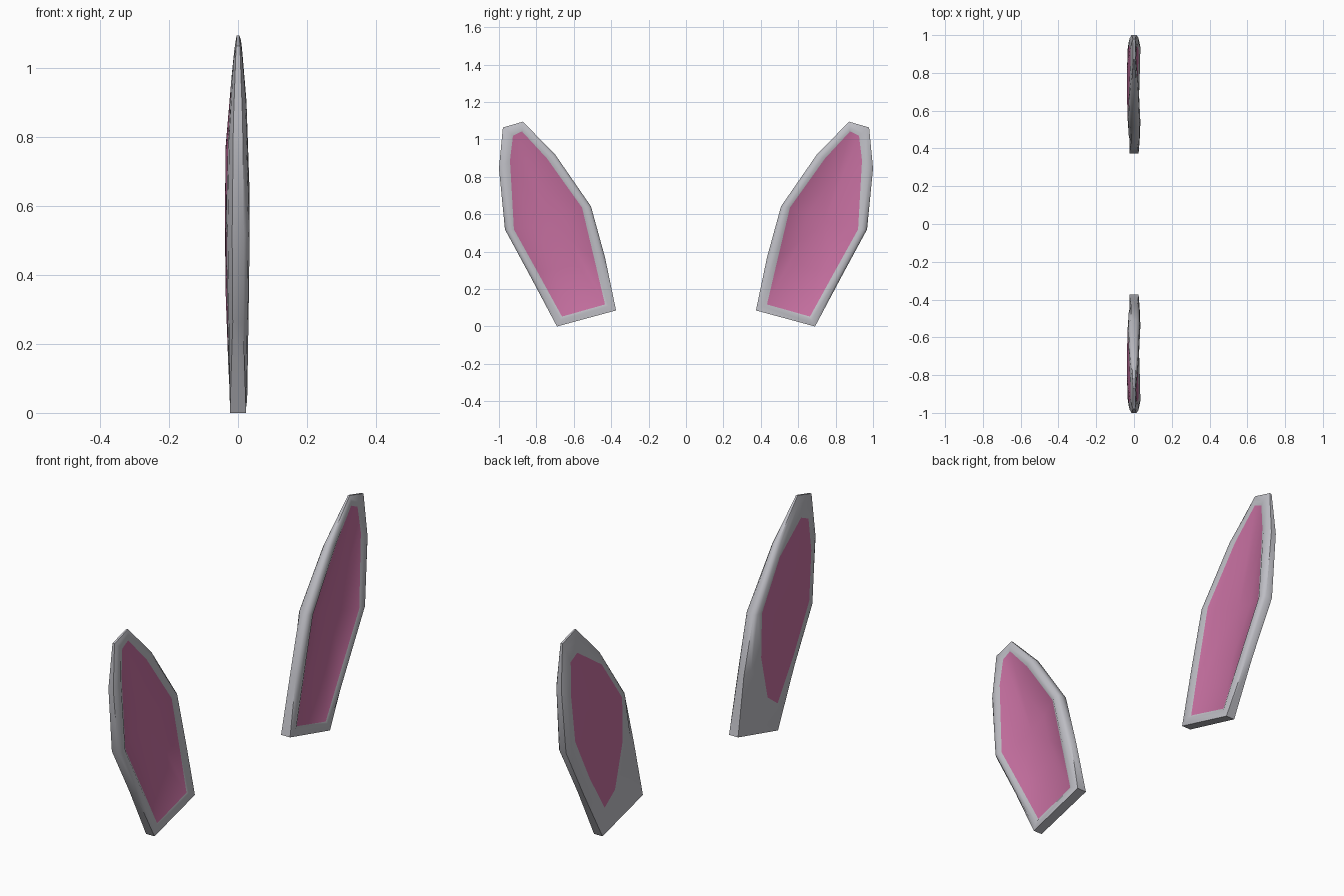
import bpy, bmesh, math
from mathutils import Vector

if "Cube" in bpy.data.objects:
    bpy.data.objects.remove(bpy.data.objects["Cube"])

def mat(name, col):
    m = bpy.data.materials.new(name)
    m.diffuse_color = (*col, 1)
    m.use_nodes = True
    m.node_tree.nodes["Principled BSDF"].inputs["Base Color"].default_value = m.diffuse_color
    return m

grey = mat("grey fur", (0.52, 0.52, 0.56))
pink = mat("pink inner ear", (0.56, 0.16, 0.35))

# Matching (y, z) profiles: outer edge, pink edge on the +x side, pink edge on the -x side
OUTER = [(.374, .086), (.69, 0), (.829, .262), (.968, .519), (1, .845),
         (.979, 1.064), (.872, 1.095), (.70, .92), (.508, .642), (.433, .369)]
FRONT = [(.433, .118), (.663, .053), (.79, .285), (.92, .519), (.941, .888),
         (.925, 1.02), (.877, 1.043), (.743, .898), (.556, .636), (.49, .36)]
BACK = [(.60, .20), (.68, .14), (.80, .33), (.92, .56), (.945, .80),
        (.935, .96), (.88, .985), (.70, .86), (.55, .64), (.545, .42)]
CENTRE = [(.74, .56)] * 10
THICK = [(0, .026), (.3, .031), (.6, .035), (.9, .025), (1.1, .008)]

def half_thickness(z):
    for (z0, h0), (z1, h1) in zip(THICK, THICK[1:]):
        if z <= z1:
            return h0 + (h1 - h0) * (z - z0) / (z1 - z0)
    return THICK[-1][1]

def blend(a, b, t):
    return [Vector(p).lerp(Vector(q), t) for p, q in zip(a, b)]

def build_ear(name, side):
    bm = bmesh.new()

    def ring(pts, fx):
        return [bm.verts.new((fx(i, half_thickness(p[1])), side * p[0], p[1]))
                for i, p in enumerate(pts)]

    wall = lambda i: 0.9 if i < 2 else 0.5      # blunt cut at the base
    rings = [
        ring(blend(FRONT, CENTRE, .5), lambda i, h: -.002),              # dish
        ring(blend(FRONT, OUTER, 0), lambda i, h: .7 * h),               # pink edge
        ring(blend(FRONT, OUTER, .3), lambda i, h: h),                   # rim crest
        ring(blend(FRONT, OUTER, .75), lambda i, h: .88 * h),
        ring(blend(OUTER, OUTER, 0), lambda i, h: wall(i) * h),          # outer wall
        ring(blend(OUTER, OUTER, 0), lambda i, h: -wall(i) * h),
        ring(blend(OUTER, BACK, .35), lambda i, h: -.88 * h),
        ring(blend(BACK, BACK, 0), lambda i, h: -h),                     # back pink edge
        ring(blend(BACK, CENTRE, .5), lambda i, h: min(-h, -.036)),      # back dome
    ]
    n = len(OUTER)
    for k, (a, b) in enumerate(zip(rings, rings[1:])):
        for i in range(n):
            j = (i + 1) % n
            f = bm.faces.new((a[i], a[j], b[j], b[i]))
            f.material_index = 1 if k in (0, 7) else 0
    # centres of the dish and of the dome
    for r, x in ((rings[0], -.008), (rings[-1], -.038)):
        c = bm.verts.new((x, side * .74, .56))
        for i in range(n):
            bm.faces.new((r[i], r[(i + 1) % n], c)).material_index = 1
    bmesh.ops.recalc_face_normals(bm, faces=bm.faces)
    me = bpy.data.meshes.new(name)
    bm.to_mesh(me)
    bm.free()
    me.materials.append(grey)
    me.materials.append(pink)
    ob = bpy.data.objects.new(name, me)
    bpy.context.collection.objects.link(ob)
    bpy.ops.object.select_all(action='DESELECT')
    ob.select_set(True)
    bpy.context.view_layer.objects.active = ob
    bpy.ops.object.shade_smooth_by_angle(angle=math.radians(50))

build_ear("left_ear", 1)
build_ear("right_ear", -1)
